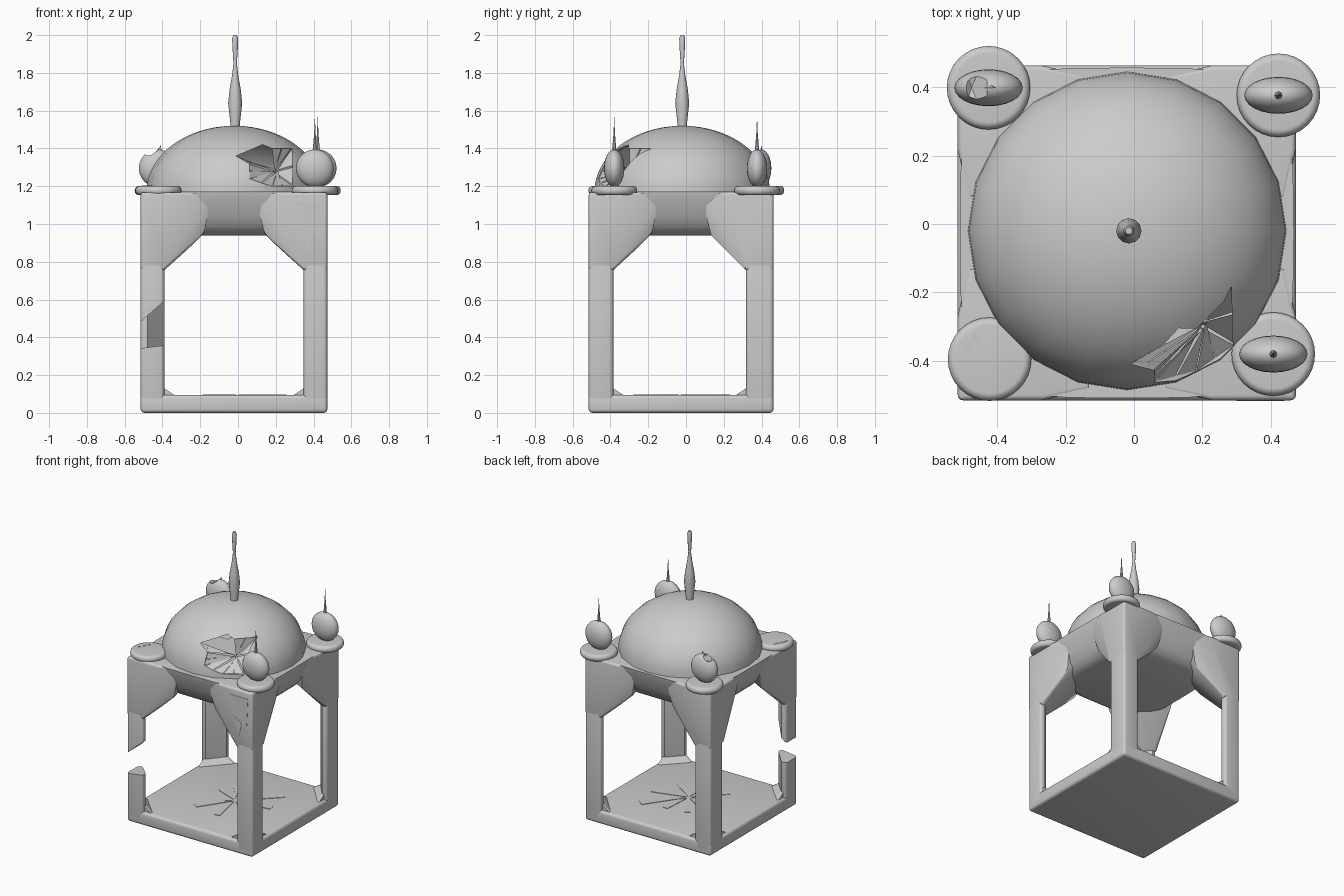
import bpy, bmesh, math, random
from mathutils import Vector

random.seed(4)
old = bpy.data.objects.get("Cube")
if old:
    bpy.data.objects.remove(old, do_unlink=True)

stone = bpy.data.materials.new("grey stone")
stone.use_nodes = True
stone.diffuse_color = (0.6, 0.6, 0.6, 1)
bsdf = next(n for n in stone.node_tree.nodes if n.type == 'BSDF_PRINCIPLED')
bsdf.inputs["Base Color"].default_value = (0.6, 0.6, 0.6, 1)
bsdf.inputs["Roughness"].default_value = 0.8

LO_X, HI_X, LO_Y, HI_Y = -0.515, 0.473, -0.515, 0.463
CX, CY = -0.02, -0.02
RIM, RADIUS, RISE = 1.17, 0.465, 0.35


def activate(ob):
    bpy.ops.object.select_all(action='DESELECT')
    ob.select_set(True)
    bpy.context.view_layer.objects.active = ob


def smooth_shade(ob, degrees):
    activate(ob)
    bpy.ops.object.shade_smooth_by_angle(angle=math.radians(degrees))


def finish(name, bm):
    bmesh.ops.recalc_face_normals(bm, faces=bm.faces[:])
    me = bpy.data.meshes.new(name)
    bm.to_mesh(me)
    bm.free()
    me.materials.append(stone)
    ob = bpy.data.objects.new(name, me)
    bpy.context.collection.objects.link(ob)
    return ob


def hull(name, points, bevel=0):
    bm = bmesh.new()
    for p in points:
        bm.verts.new(p)
    bmesh.ops.convex_hull(bm, input=bm.verts[:])
    loose = [v for v in bm.verts if not v.link_faces]
    bmesh.ops.delete(bm, geom=loose, context='VERTS')
    bmesh.ops.dissolve_limit(bm, angle_limit=0.02, verts=bm.verts[:], edges=bm.edges[:])
    ob = finish(name, bm)
    if bevel:
        activate(ob)
        mod = ob.modifiers.new("rounding", 'BEVEL')
        mod.width, mod.segments = bevel, 4
        mod.limit_method, mod.angle_limit = 'ANGLE', math.radians(60)
        bpy.ops.object.modifier_apply(modifier=mod.name)
        smooth_shade(ob, 25)
    return ob


def box(x0, x1, y0, y1, z0, z1):
    return [(x, y, z) for x in (x0, x1) for y in (y0, y1) for z in (z0, z1)]


def lathe(name, profile, x, y, segments=24, scale_y=1, power=2):
    # A power above 2 squares off the round section
    def bend(c):
        return math.copysign(abs(c) ** (2 / power), c)

    bm = bmesh.new()
    rings = []
    for r, z in profile:
        n = 1 if r == 0 else segments
        angles = [2 * math.pi * i / segments for i in range(n)]
        rings.append([bm.verts.new((x + r * bend(math.cos(a)), y + scale_y * r * bend(math.sin(a)), z))
                      for a in angles])
    for a, b in zip(rings, rings[1:]):
        if len(a) == len(b) == 1:
            continue
        for i in range(segments):
            ring = [a[i % len(a)], a[(i + 1) % len(a)], b[(i + 1) % len(b)], b[i % len(b)]]
            bm.faces.new(list(dict.fromkeys(ring)))
    bmesh.ops.remove_doubles(bm, verts=bm.verts[:], dist=0.0005)
    ob = finish(name, bm)
    smooth_shade(ob, 40)
    return ob


def prism(name, outline, to_3d, offset):
    bm = bmesh.new()
    near = [bm.verts.new(to_3d(*p)) for p in outline]
    far = [bm.verts.new(v.co + Vector(offset)) for v in near]
    bm.faces.new(near)
    bm.faces.new(far[::-1])
    for i in range(len(near)):
        bm.faces.new([near[i - 1], far[i - 1], far[i], near[i]])
    return finish(name, bm)


def cut(ob, cutter):
    activate(ob)
    mod = ob.modifiers.new("break", 'BOOLEAN')
    mod.operation, mod.solver, mod.object = 'DIFFERENCE', 'EXACT', cutter
    bpy.ops.object.modifier_apply(modifier=mod.name)
    bpy.data.objects.remove(cutter, do_unlink=True)


# Floor slab
hull("floor_slab", box(LO_X, HI_X, LO_Y, HI_Y, 0, 0.095), 0.02)

# Corner columns, cut away on the inside, with a small foot and a flared bracket
columns = {}
for sy, side_y in ((-1, "front"), (1, "back")):
    for sx, side_x in ((-1, "right"), (1, "left")):
        tag = side_y + "_" + side_x
        ox = LO_X if sx < 0 else HI_X
        oy = LO_Y if sy < 0 else HI_Y
        wx, wy = 0.125, 0.13 if sy < 0 else 0.145

        def at(u, v, z):
            return (ox - sx * u, oy - sy * v, z)

        def section(z, flare=0, inset=0):
            u, v, e = wx + flare, wy + flare, 0.035
            return [at(*p, z) for p in ((inset, inset), (u, inset), (u, e), (e, v), (inset, v))]

        columns[tag] = hull(tag + "_column", section(0.02) + section(0.8), 0.02)
        hull(tag + "_foot", section(0.09, 0.06, 0.02) + section(0.13, 0, 0.02))
        top = [at(*p, 1.168) for p in ((0, 0), (0.25, 0), (0.39, 0.03), (0.39, 0.39), (0.03, 0.39), (0, 0.25))]
        mid = [at(*p, 0.94) for p in ((0.33, 0.06), (0.06, 0.33))]
        hull(tag + "_bracket", top + mid + section(0.755), 0.015)

# Missing chunk of the front right column
gap = [(x, y, z) for y in (-0.54, -0.36)
       for x, z in ((-0.37, 0.61), (-0.53, 0.47), (-0.53, 0.34), (-0.37, 0.36))]
cut(columns["front_right"], hull("column_cutter", gap))

# Hollow dome and the cushion-shaped ceiling block under it
N = 14


def shell(r, h):
    arc = [i / N * math.pi / 2 for i in range(N)]
    return [(r * math.cos(a), RIM + h * math.sin(a)) for a in arc] + [(0, RIM + h)]


dome = lathe("dome", shell(RADIUS, RISE) + shell(RADIUS - 0.015, RISE - 0.015)[::-1] + [(RADIUS, RIM)],
             CX, CY, 20)
cushion = [(0, 1.166), (0.488, 1.166), (0.485, 1.15), (0.472, 1.11), (0.45, 1.05), (0.42, 0.995),
           (0.385, 0.955), (0.34, 0.94), (0, 0.94)]
lathe("ceiling_block", cushion, -0.021, -0.026, 48, 0.99, 4)

# Jagged hole in the dome with dented shards
hole = [(-0.01, 1.36), (0.13, 1.42), (0.18, 1.40), (0.285, 1.40),
        (0.29, 1.2), (0.18, 1.2), (0.06, 1.24), (0.06, 1.32)]
cut(dome, prism("dome_cutter", hole, lambda x, z: (x, -0.65, z), (0, 0.6, 0)))


def on_dome(x, z):
    r = RADIUS * math.sqrt(1 - ((z - RIM) / RISE) ** 2) - 0.008
    return Vector((x, CY - math.sqrt(r * r - (x - CX) ** 2), z))


bm = bmesh.new()
centre = Vector((0.2, -0.29, 1.28))
edge = hole[2:] + hole[:1]
for p, q in zip(edge, edge[1:]):
    for k in range(2):
        a, b = (on_dome(*p).lerp(on_dome(*q), t) for t in (k / 2, k / 2 + 0.46))
        tip = centre + Vector([random.uniform(-0.012, 0.012) for _ in range(3)])
        bm.faces.new([bm.verts.new(v) for v in (a, b, tip)])
finish("dome_shards", bm)

# Central spire
lathe("spire", [(0, 1.4), (0.025, 1.4), (0.025, 1.53), (0.037, 1.64), (0.03, 1.71), (0.016, 1.79), (0.009, 1.85),
                (0.014, 1.93), (0.016, 1.98), (0.01, 2.0), (0, 2.0)], -0.015, CY, 12)

# Corner pedestals, flattened finials and needles
turns = [math.pi * i / 12 for i in range(13)]
disc = [(0, 1.153)] + [(0.1 + 0.022 * math.sin(a), 1.177 - 0.024 * math.cos(a)) for a in turns] + [(0, 1.201)]
egg = [(0, 1.195)] + [(0.1 * math.sin(a), 1.295 - 0.1 * math.cos(a)) for a in turns[1:-1]] + [(0, 1.395)]
needle = [(0, 1.38), (0.012, 1.38), (0.008, 1.43), (0.004, 1.48), (0, 1.57)]
spots = {"front_right": (-0.422, -0.395), "front_left": (0.407, -0.38),
         "back_right": (-0.425, 0.398), "back_left": (0.422, 0.376)}
for tag, (x, y) in spots.items():
    lathe(tag + "_pedestal", disc, x, y, 32)
    if tag == "front_right":
        continue
    finial = lathe(tag + "_finial", egg, x, y, 24, 0.54)
    if tag == "back_right":
        bite = box(x - 0.08, x - 0.005, y - 0.1, y + 0.1, 1.385, 1.45) + [(x - 0.05, y, 1.355)]
        cut(finial, hull("finial_cutter", bite))
        hull("finial_splinter", [(x - 0.02, y, 1.37), (x + 0.025, y, 1.37), (x + 0.016, y, 1.415),
                                 (x, y + 0.015, 1.37)])
    else:
        lathe(tag + "_needle", needle, x, y, 8)

# Flakes on the empty pedestal
for i in range(3):
    x, y = -0.51 + 0.015 * i, -0.41 + 0.03 * i
    prism("pedestal_flake", [(x, y), (x + 0.03, y + 0.01), (x + 0.01, y + 0.04)],
          lambda a, b: (a, b, 1.199), (0, 0, 0.004))

# Fallen shards spread on the floor
for i in range(9):
    a = i * 0.7 + random.uniform(-0.2, 0.2)
    length = random.uniform(0.12, 0.36)
    tri = [(0.02 * math.cos(a), 0.02 * math.sin(a))]
    tri += [(length * math.cos(a + d), length * math.sin(a + d)) for d in (-0.08, 0.1)]
    prism("floor_shard", tri, lambda p, q: (p, q - 0.03, 0.094), (0, 0, 0.004))

# Cracked flakes on the front left bracket
for flake in ([(0.3, 1.12), (0.44, 1.12), (0.43, 0.93), (0.39, 1.0)],
              [(0.34, 0.97), (0.39, 0.93), (0.37, 0.85)]):
    prism("bracket_flake", flake, lambda x, z: (x, LO_Y - 0.002, z), (0, 0.005, 0))
